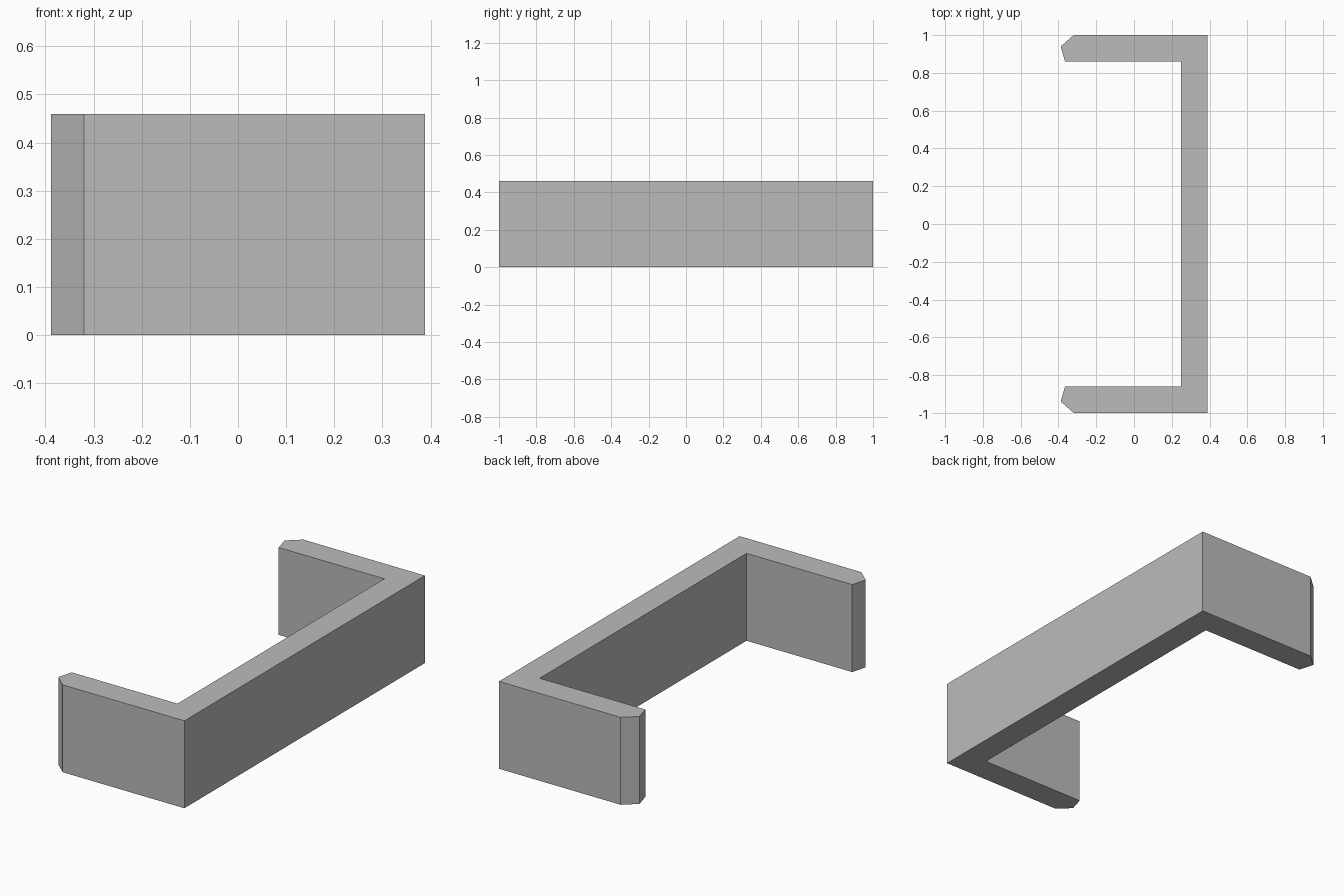
import bpy
import bmesh

cube = bpy.data.objects.get("Cube")
if cube:
    bpy.data.objects.remove(cube, do_unlink=True)

HEIGHT = 0.46

# Plain grey material
grey = bpy.data.materials.new("plain grey")
grey.use_nodes = True
colour = (0.5, 0.5, 0.5, 1)
grey.diffuse_color = colour
grey.node_tree.nodes["Principled BSDF"].inputs["Base Color"].default_value = colour

# Front half of the bracket outline, from inner corner round to outer corner
half = [(0.25, -0.86), (-0.365, -0.86), (-0.388, -0.94),
        (-0.32, -1), (0.388, -1)]
outline = half + [(x, -y) for x, y in reversed(half)]

# Extrude the mirrored outline upward into one solid bracket
bm = bmesh.new()
base = bm.faces.new([bm.verts.new((x, y, 0)) for x, y in outline])
top = bmesh.ops.extrude_face_region(bm, geom=[base], use_keep_orig=True)
bmesh.ops.translate(bm, vec=(0, 0, HEIGHT),
                    verts=[v for v in top["geom"] if isinstance(v, bmesh.types.BMVert)])
bmesh.ops.recalc_face_normals(bm, faces=bm.faces)

mesh = bpy.data.meshes.new("bracket")
bm.to_mesh(mesh)
bm.free()
mesh.materials.append(grey)
bracket = bpy.data.objects.new("bracket", mesh)
bpy.context.collection.objects.link(bracket)
